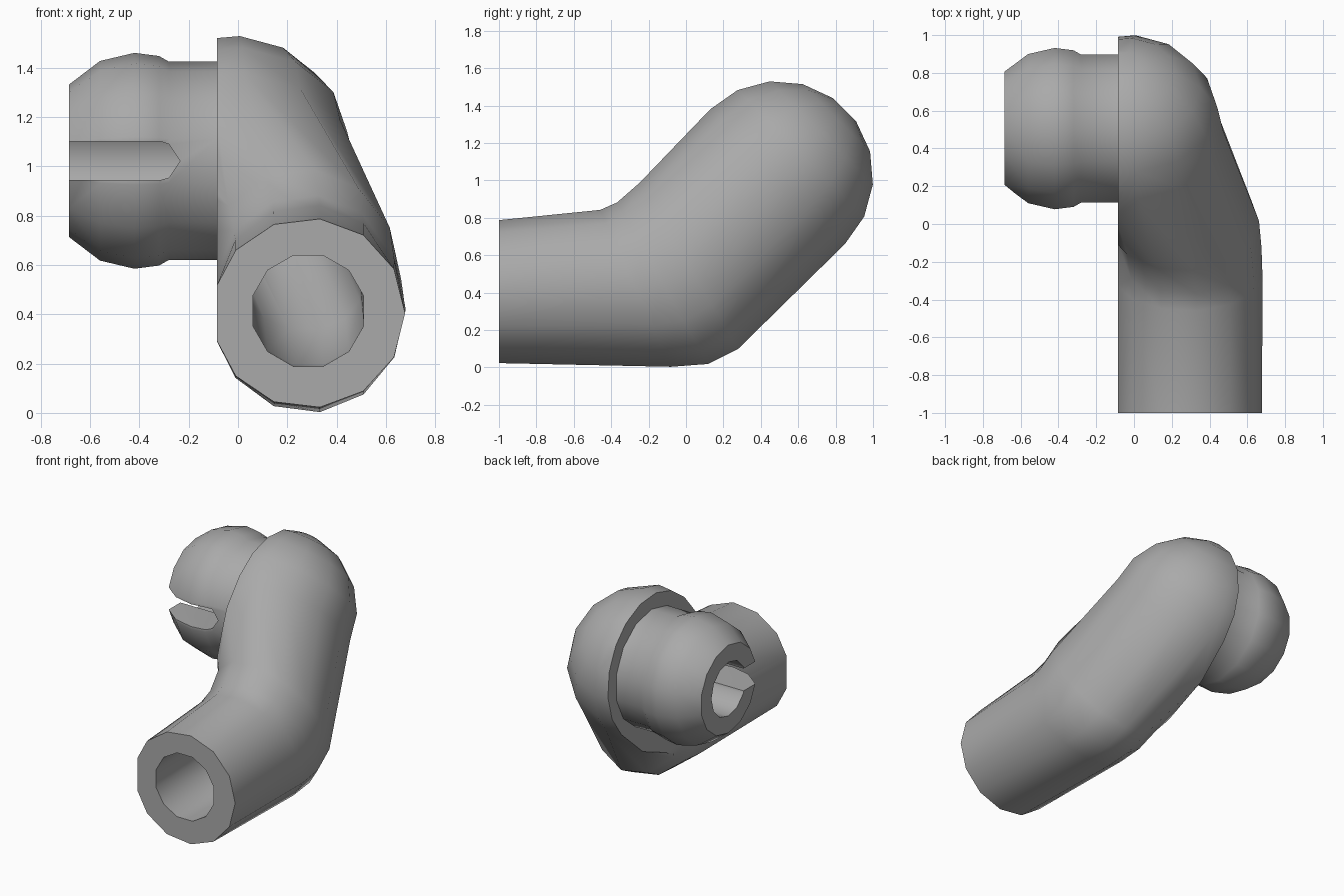
import bpy, bmesh
from math import sin, cos, pi, radians
from mathutils import Vector

if "Cube" in bpy.data.objects:
    bpy.data.objects.remove(bpy.data.objects["Cube"])

grey = bpy.data.materials.new("plain grey")
grey.use_nodes = True
grey.diffuse_color = (0.4, 0.4, 0.4, 1)
grey.node_tree.nodes["Principled BSDF"].inputs["Base Color"].default_value = (0.4, 0.4, 0.4, 1)


def ring(centre, a, b, sides, start=0.0):
    """Closed elliptical section with half axes a and b."""
    angles = [start + 2 * pi * i / sides for i in range(sides)]
    return [centre + a * cos(t) + b * sin(t) for t in angles]


def loft(name, rings):
    """Capped solid skinned through equal sized sections."""
    bm = bmesh.new()
    loops = [[bm.verts.new(p) for p in r] for r in rings]
    n = len(loops[0])
    for lo, hi in zip(loops, loops[1:]):
        for i in range(n):
            j = (i + 1) % n
            bm.faces.new((lo[i], lo[j], hi[j], hi[i]))
    bm.faces.new(loops[0][::-1])
    bm.faces.new(loops[-1])
    bmesh.ops.recalc_face_normals(bm, faces=bm.faces)
    mesh = bpy.data.meshes.new(name)
    bm.to_mesh(mesh)
    bm.free()
    mesh.materials.append(grey)
    ob = bpy.data.objects.new(name, mesh)
    bpy.context.collection.objects.link(ob)
    return ob


def select(ob):
    bpy.ops.object.select_all(action="DESELECT")
    ob.select_set(True)
    bpy.context.view_layer.objects.active = ob


def cut(ob, cutter):
    mod = ob.modifiers.new("cut", "BOOLEAN")
    mod.operation = "DIFFERENCE"
    mod.solver = "EXACT"
    mod.object = cutter
    select(ob)
    bpy.ops.object.modifier_apply(modifier=mod.name)


X, Y, Z = Vector((1, 0, 0)), Vector((0, 1, 0)), Vector((0, 0, 1))
FLAT = -0.085                        # side plane of the arm
joint = Vector((-0.04, 0.49, 1.02))  # centre of the rounded end
along = (Y + Z).normalized()
across = (Z - Y).normalized()
R = 0.513

# Bent arm: sections given as upper point, lower point, centre x, half width
sections = [
    ((-1.0, 0.79), (-1.0, 0.02), 0.285, 0.393),
    ((-0.46, 0.845), (-0.08, 0.0), 0.285, 0.395),
    ((-0.37, 0.885), (0.12, 0.015), 0.28, 0.395),
    ((-0.25, 0.99), (0.28, 0.095), 0.262, 0.4),
]
rings = []
for up, low, cx, w in sections:
    u, l = Vector((cx, *up)), Vector((cx, *low))
    rings.append(ring((u + l) / 2, X * w, (u - l) / 2, 13))
for deg in (0, 20, 40, 60, 80):      # rounded end
    t = radians(deg)
    rings.append(ring(joint + along * R * sin(t), X * R * cos(t), across * R * cos(t), 13))
arm = loft("bent_arm", rings)

# Slotted snap knob turned about the x axis
hub = Vector((0, 0.505, 1.023))
profile = [(FLAT + 0.002, 0.402), (-0.28, 0.402), (-0.32, 0.425),
           (-0.42, 0.438), (-0.56, 0.405), (-0.685, 0.31)]
knob = loft("snap_knob", [ring(hub + X * x, Z * r, Y * r, 14) for x, r in profile])

# Cutters
side_cut = loft("side_cutter", [ring(Vector((x, 0, 1)), Y * 3, Z * 3, 4) for x in (-3, FLAT)])
knob_bore = loft("knob_bore_cutter", [ring(hub + X * x, Z * 0.19, Y * 0.19, 12) for x in (-0.8, 0.1)])
b = 0.233
arm_bore = loft("arm_bore_cutter", [
    ring(Vector((0.285, -1.1, 0.413)), X * b, Z * b, 12, pi / 12),
    ring(Vector((0.285, -0.29, 0.42)), X * b, Z * b, 12, pi / 12),
    ring(Vector((0.27, -0.05, 0.5)), X * b, across * b, 12, pi / 12),
    ring(joint + X * 0.06 + along * 0.1, X * b, across * b, 12, pi / 12)])
outline = [(-0.8, 0.945), (-0.315, 0.945), (-0.28, 0.955), (-0.235, 1.023),
           (-0.28, 1.09), (-0.315, 1.102), (-0.8, 1.102)]
slot = loft("slot_cutter", [[Vector((x, y, z)) for x, z in outline] for y in (-0.2, 0.5)])

for cutter in (side_cut, arm_bore, knob_bore):
    cut(arm, cutter)
for cutter in (knob_bore, slot):
    cut(knob, cutter)
for cutter in (side_cut, arm_bore, knob_bore, slot):
    bpy.data.objects.remove(cutter)

for ob in (arm, knob):
    select(ob)
    bpy.ops.object.shade_smooth_by_angle(angle=radians(40))
